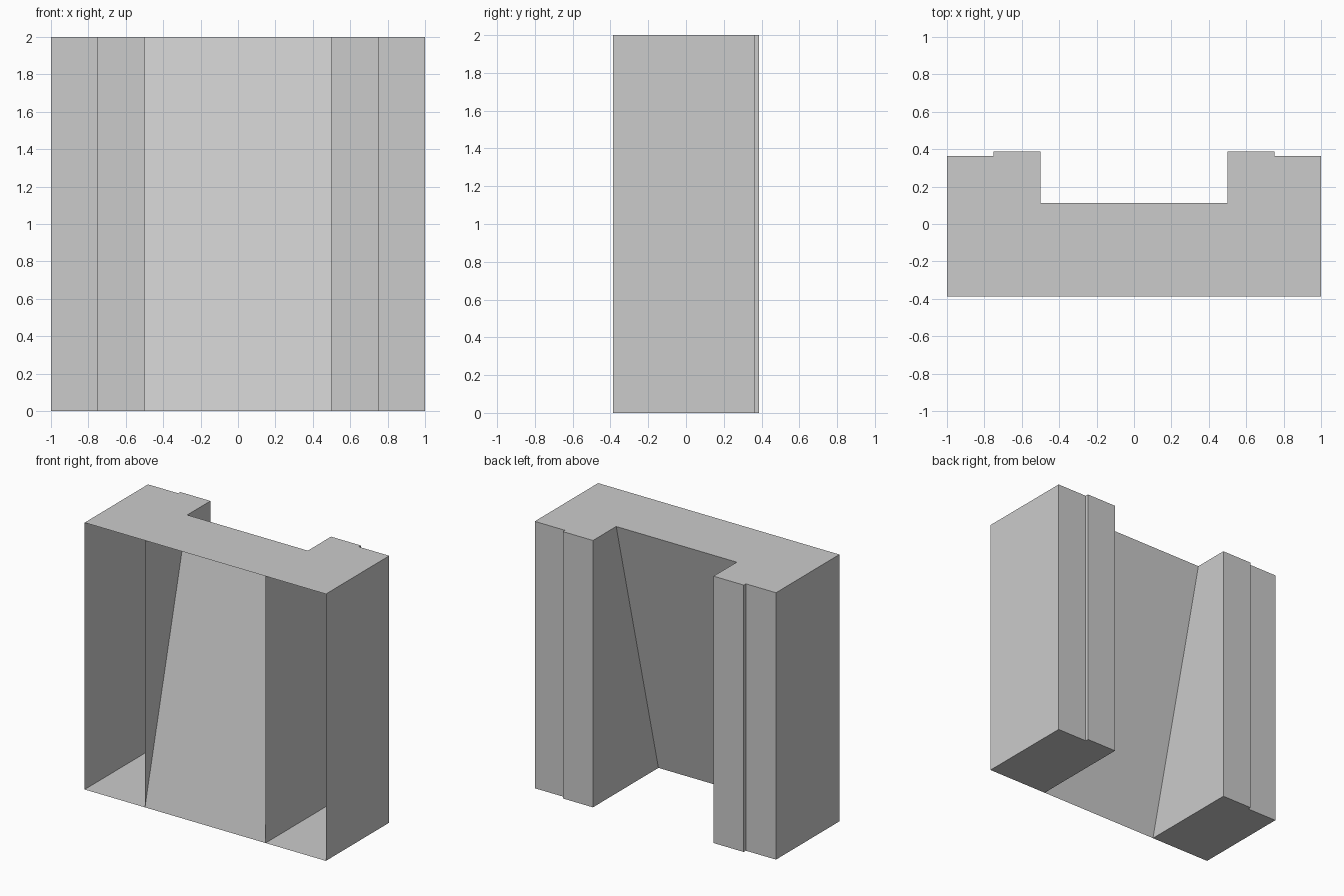
import bpy, bmesh

if "Cube" in bpy.data.objects:
    bpy.data.objects.remove(bpy.data.objects["Cube"])

HALF, HEIGHT = 1.0, 2.0
FRONT, BACK = -0.3875, 0.3875
SIDE_BACK, RAMP_TOP = 0.3625, 0.1125

# Plan outline of one open-fronted jamb, from inner front to outer front
JAMB = [(HALF, FRONT), (HALF, SIDE_BACK), (0.75, SIDE_BACK),
        (0.75, BACK), (0.5, BACK), (0.5, FRONT)]


def finish(name, bm, mirror=False):
    mesh = bpy.data.meshes.new(name)
    bm.to_mesh(mesh)
    bm.free()
    obj = bpy.data.objects.new(name, mesh)
    bpy.context.collection.objects.link(obj)
    if mirror:
        mod = obj.modifiers.new("Mirror", 'MIRROR')
        mod.use_clip = False
        mod.use_mirror_merge = False
    return obj


def sheet(name, points, mirror=False):
    bm = bmesh.new()
    bm.faces.new([bm.verts.new(p) for p in points])
    return finish(name, bm, mirror)


# Jamb walls: stepped back and both sides, open at the front
bm = bmesh.new()
low = [bm.verts.new((x, y, 0)) for x, y in JAMB]
high = [bm.verts.new((x, y, HEIGHT)) for x, y in JAMB]
for i in range(len(JAMB) - 1):
    bm.faces.new((low[i], low[i + 1], high[i + 1], high[i]))
finish("jamb_walls", bm, mirror=True)

# Floor of each jamb, facing down
sheet("jamb_floor", [(x, y, 0) for x, y in reversed(JAMB)], mirror=True)

# Sloping centre panel from the front foot to the back of the top
sheet("sloped_panel", [(-0.5, FRONT, 0), (0.5, FRONT, 0),
                       (0.5, RAMP_TOP, HEIGHT), (-0.5, RAMP_TOP, HEIGHT)])

# Top plate with the recess between the jambs
right = JAMB[:5] + [(0.5, RAMP_TOP)]
outline = right + [(-x, y) for x, y in reversed(right)]
sheet("top_plate", [(x, y, HEIGHT) for x, y in outline])
